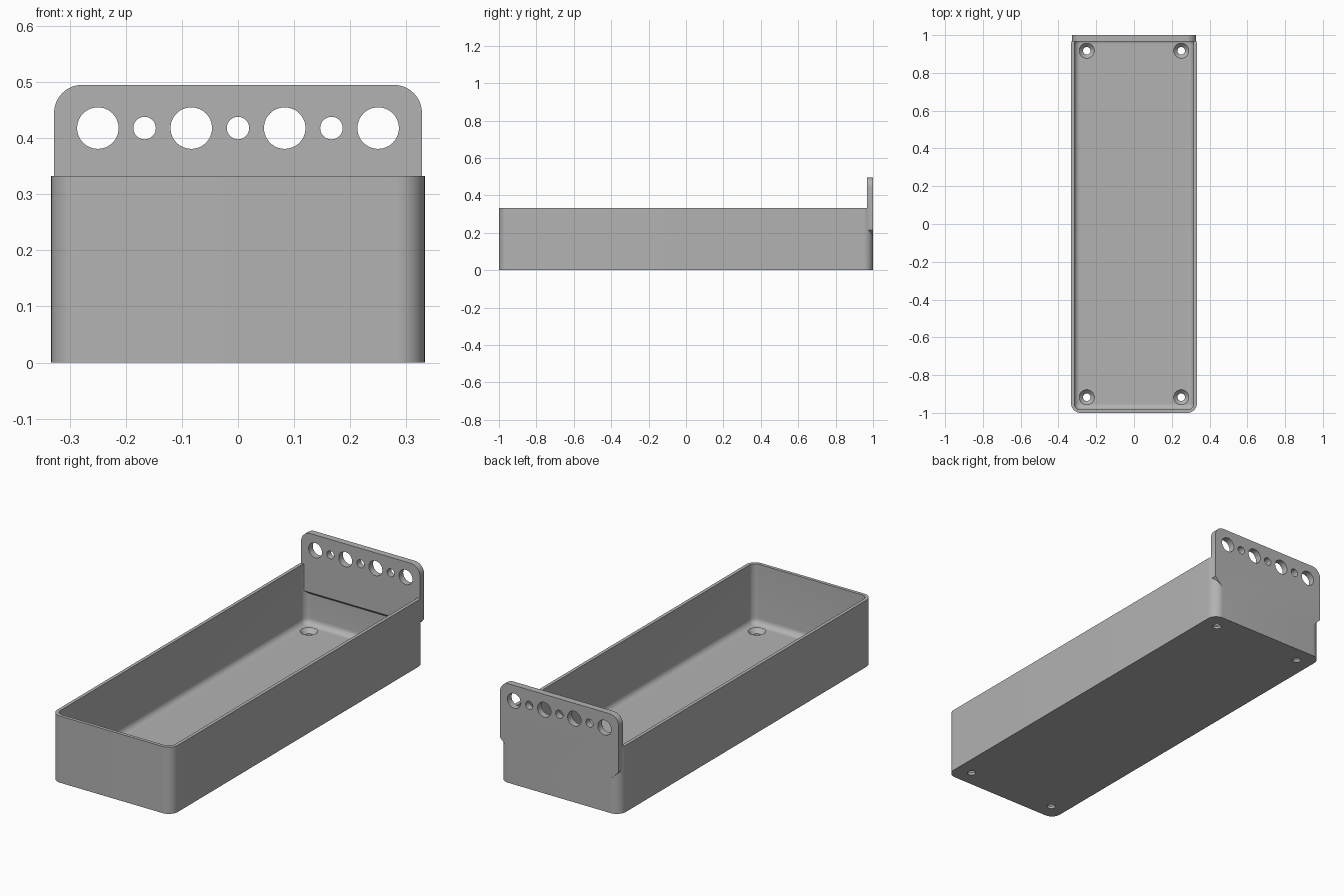
import bpy, bmesh, math

cube = bpy.data.objects.get("Cube")
if cube:
    bpy.data.objects.remove(cube, do_unlink=True)

grey = bpy.data.materials.new("light grey plastic")
grey.use_nodes = True
colour = (0.45, 0.45, 0.45, 1)
grey.diffuse_color = colour
grey.node_tree.nodes["Principled BSDF"].inputs["Base Color"].default_value = colour

WALL, FLOOR, HEIGHT, HALF_W, CORNER = 0.0167, 0.033, 0.333, 0.333, 0.05
PLATE_W, PLATE_TOP, PLATE_FRONT, TOP_R = 0.328, 0.495, 0.967, 0.05
STEPS = 12


def outline(half_x, half_y, radius):
    """Counter-clockwise rectangle with rounded corners."""
    points = []
    for quarter, (sx, sy) in enumerate([(1, 1), (-1, 1), (-1, -1), (1, -1)]):
        for i in range(STEPS + 1):
            a = (quarter + i / STEPS) * math.pi / 2
            points.append((sx * (half_x - radius) + radius * math.cos(a),
                           sy * (half_y - radius) + radius * math.sin(a)))
    return points


def loft(name, rings):
    """Closed solid through equal-length rings of 3D points."""
    bm = bmesh.new()
    loops = [[bm.verts.new(p) for p in ring] for ring in rings]
    count = len(loops[0])
    for low, high in zip(loops, loops[1:]):
        for i in range(count):
            j = (i + 1) % count
            bm.faces.new((low[i], low[j], high[j], high[i]))
    bm.faces.new(loops[0][::-1])
    bm.faces.new(loops[-1])
    bmesh.ops.remove_doubles(bm, verts=bm.verts, dist=1e-5)
    bmesh.ops.recalc_face_normals(bm, faces=bm.faces)
    mesh = bpy.data.meshes.new(name)
    bm.to_mesh(mesh)
    bm.free()
    mesh.materials.append(grey)
    obj = bpy.data.objects.new(name, mesh)
    bpy.context.collection.objects.link(obj)
    return obj


def level(half_x, half_y, radius, z, x=0, y=0):
    return [(px + x, py + y, z) for px, py in outline(half_x, half_y, radius)]


def combine(target, other, operation):
    """Apply a boolean and discard the helper solid."""
    other.hide_render = True
    mod = target.modifiers.new("boolean", 'BOOLEAN')
    mod.operation, mod.object, mod.solver = operation, other, 'EXACT'
    bpy.context.view_layer.objects.active = target
    bpy.ops.object.modifier_apply(modifier=mod.name)
    bpy.data.objects.remove(other, do_unlink=True)


# Tray body
tray = loft("storage_tray", [level(HALF_W, 1, CORNER, z) for z in (0, HEIGHT)])

# Hollow with a rounded floor edge
rings = []
fillet, inner_r = 0.03, CORNER - WALL
for i in range(9):
    a = i / 8 * math.pi / 2
    inset = fillet * (1 - math.sin(a))
    rings.append(level(HALF_W - WALL - inset, 1 - WALL - inset, inner_r - inset,
                       FLOOR + fillet * (1 - math.cos(a))))
rings.append(level(HALF_W - WALL, 1 - WALL, inner_r, HEIGHT + 0.1))
combine(tray, loft("hollow_cutter", rings), 'DIFFERENCE')

# Countersunk screw holes in the floor
for x in (-0.25, 0.25):
    for y in (-0.917, 0.917):
        profile = [(0.02, -0.02), (0.02, 0.012), (0.04, FLOOR), (0.04, FLOOR + 0.02)]
        hole = loft("screw_cutter", [level(r, r, r, z, x, y) for r, z in profile])
        combine(tray, hole, 'DIFFERENCE')


# Back plate: rounded top, tapered sloping lower edge
def plate_ring(y, bottom):
    shoulder = 0.215
    low_x = PLATE_W - (shoulder - bottom)
    right = [(low_x, bottom), (PLATE_W, shoulder)]
    for i in range(STEPS + 1):
        a = i / STEPS * math.pi / 2
        right.append((PLATE_W - TOP_R + TOP_R * math.cos(a),
                      PLATE_TOP - TOP_R + TOP_R * math.sin(a)))
    left = [(-x, z) for x, z in reversed(right)]
    return [(x, y, z) for x, z in right + left]


plate = loft("back_plate", [plate_ring(PLATE_FRONT, 0.2), plate_ring(1, 0.17)])

# Alternating large and small tool holes
for i in range(-3, 4):
    r = 0.037 if i % 2 else 0.02
    x = i * 0.0833
    rings = [[(px + x, y, pz + 0.418) for px, pz in outline(r, r, r)] for y in (0.9, 1.1)]
    combine(plate, loft("tool_hole_cutter", rings), 'DIFFERENCE')

combine(tray, plate, 'UNION')

# Smooth curves, sharp edges
bpy.ops.object.select_all(action='DESELECT')
tray.select_set(True)
bpy.context.view_layer.objects.active = tray
bpy.ops.object.shade_smooth_by_angle(angle=math.radians(30))
